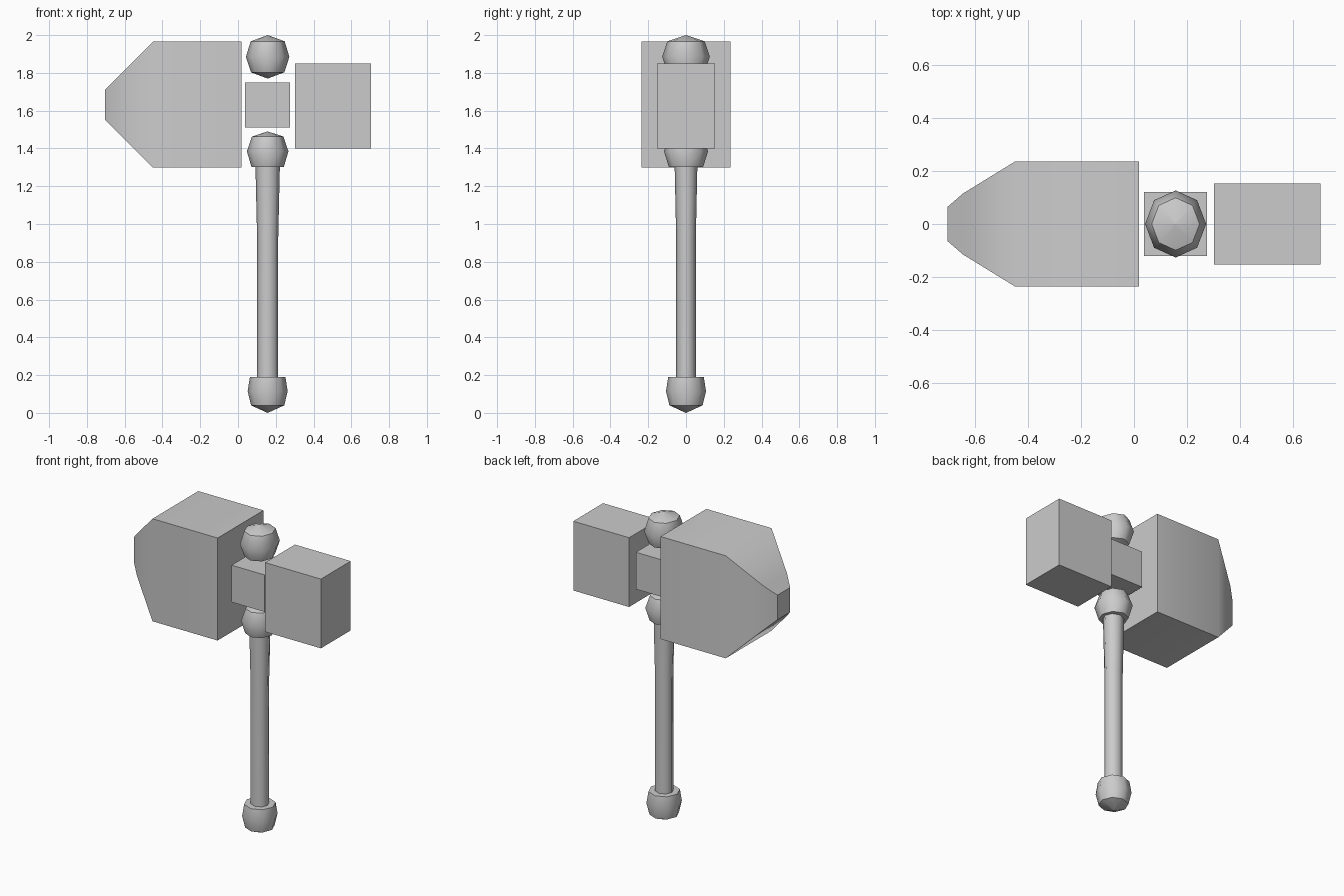
import bpy, math

if "Cube" in bpy.data.objects:
    bpy.data.objects.remove(bpy.data.objects["Cube"])

AXIS = 0.157   # x position of the shaft
MID = 1.632    # height of the hammer head's centre

grey = bpy.data.materials.new("stone_grey")
grey.diffuse_color = (0.6, 0.6, 0.6, 1)
grey.use_nodes = True
grey.node_tree.nodes["Principled BSDF"].inputs["Base Color"].default_value = grey.diffuse_color


def make(name, verts, faces, angle):
    mesh = bpy.data.meshes.new(name)
    mesh.from_pydata(verts, [], faces)
    mesh.materials.append(grey)
    obj = bpy.data.objects.new(name, mesh)
    bpy.context.collection.objects.link(obj)
    bpy.ops.object.select_all(action='DESELECT')
    obj.select_set(True)
    bpy.context.view_layer.objects.active = obj
    bpy.ops.object.shade_smooth_by_angle(angle=math.radians(angle))
    return obj


def loft(name, rings, angle):
    """Skin a list of equal-length vertex rings and cap both ends."""
    n = len(rings[0])
    verts = [v for ring in rings for v in ring]
    faces = [(r * n + i, r * n + (i + 1) % n, (r + 1) * n + (i + 1) % n, (r + 1) * n + i)
             for r in range(len(rings) - 1) for i in range(n)]
    faces.append(tuple(reversed(range(n))))
    faces.append(tuple(range(len(verts) - n, len(verts))))
    return make(name, verts, faces, angle)


def turned(name, profile, ry=1.0, sides=8):
    """Lathe (radius, z) pairs about the shaft, stretched by ry in y."""
    rings = []
    for r, z in profile:
        r = max(r, 0.0005)
        rings.append([(AXIS + r * math.cos(i * math.tau / sides),
                       ry * r * math.sin(i * math.tau / sides), z) for i in range(sides)])
    return loft(name, rings, 50)


def block(name, sections, angle=30):
    """Loft rectangles given as (x, half y, half z, centre z)."""
    rings = [[(x, -hy, zc - hz), (x, hy, zc - hz), (x, hy, zc + hz), (x, -hy, zc + hz)]
             for x, hy, hz, zc in sections]
    return loft(name, rings, angle)


# Large head tapering to a blunt tip on the left
head = block("hammer_head", [(-0.703, 0.065, 0.08, MID), (-0.645, 0.115, 0.138, MID),
                             (-0.45, 0.235, 0.333, MID), (0.018, 0.235, 0.333, MID)], 47)
# Keep the blunt tip crisp
for p in head.data.polygons:
    if p.normal.x < -0.99:
        p.use_smooth = False

# Square centre block and rear counterweight
block("centre_block", [(0.038, 0.12, 0.12, 1.63), (0.276, 0.12, 0.12, 1.63)])
block("rear_block", [(0.302, 0.153, 0.225, 1.625), (0.703, 0.153, 0.225, 1.625)])

# Shaft, flaring slightly under the collar
turned("shaft", [(0.056, 0.15), (0.056, 0.93), (0.065, 1.32)], 0.93)

# Faceted balls: top finial, collar and pommel
turned("top_finial", [(0, 1.77), (0.088, 1.803), (0.115, 1.885), (0.09, 1.967), (0, 2.0)], 1.1)
turned("collar_ball", [(0.086, 1.303), (0.11, 1.385), (0.083, 1.463), (0, 1.49)], 1.06)
turned("pommel", [(0, 0), (0.088, 0.04), (0.106, 0.115), (0.094, 0.19)])
